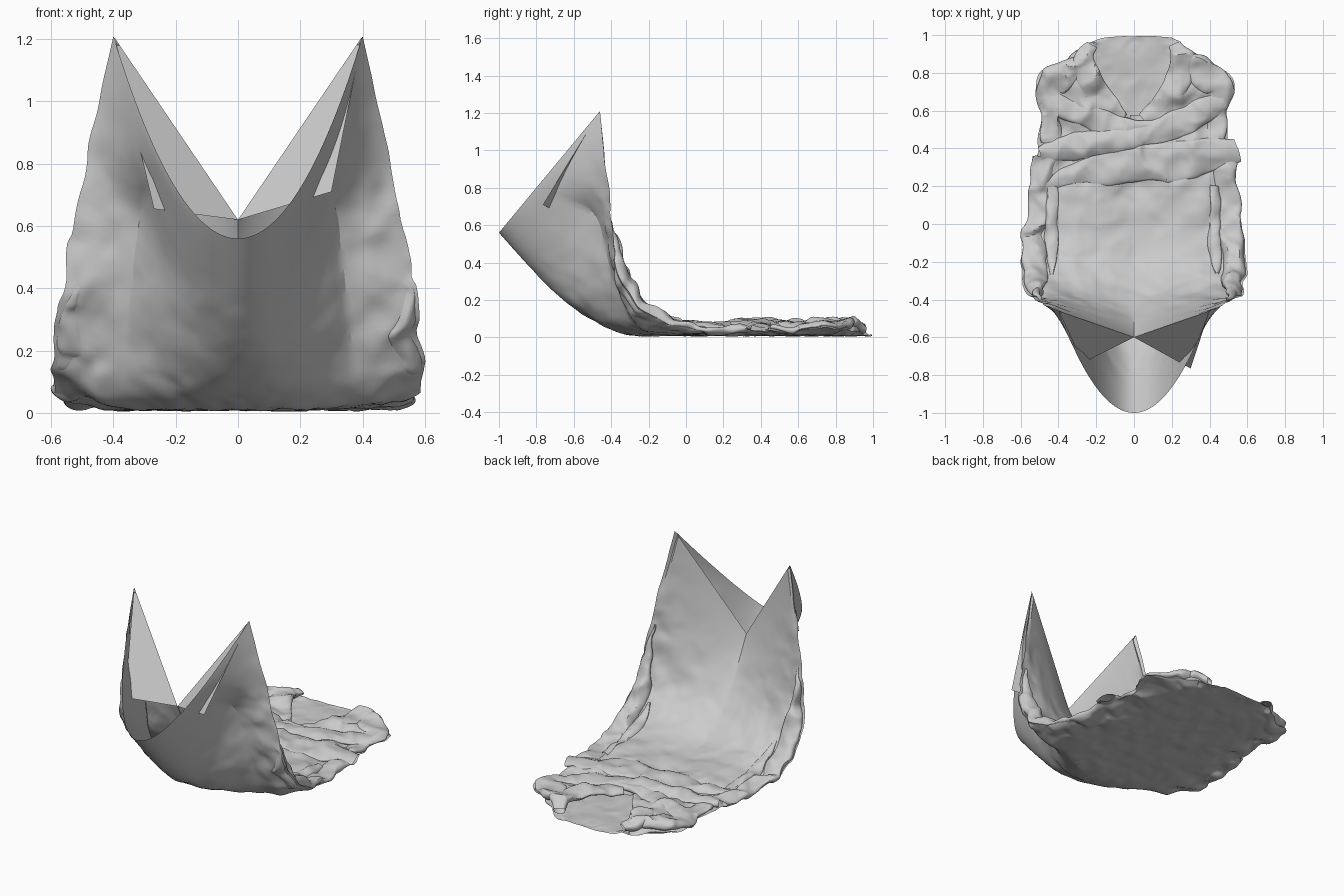
import bpy, bmesh, math
from mathutils import Vector, noise

if "Cube" in bpy.data.objects:
    bpy.data.objects.remove(bpy.data.objects["Cube"])


def spline(keys, t):
    """Catmull-Rom through tuples, t in 0..1"""
    n = len(keys) - 1
    f = min(max(t, 0), 1) * n
    i = min(int(f), n - 1)
    f -= i
    a, b, c, d = (keys[min(max(i + k, 0), n)] for k in (-1, 0, 1, 2))
    return [0.5 * (2 * q + (r - p) * f + (2 * p - 5 * q + 4 * r - s) * f * f
                   + (3 * q - p - 3 * r + s) * f ** 3) for p, q, r, s in zip(a, b, c, d)]


def crumple(p, amp, scale=8):
    """Ridged folded-cloth noise; keeps the cloth above the floor"""
    a = noise.noise_vector(p * scale)
    b = noise.noise_vector(p * scale * 2.1 + Vector((7, 3, 1)))
    ridge = 0.3 - abs(noise.noise(p * scale + Vector((2, 9, 4)))) * 2
    q = p + (a + 0.3 * b) * amp
    q.z += ridge * amp * .6
    q.z = max(q.z, 0.004 + 0.014 * abs(a.x))
    return q


def ramp(x, a, b):
    f = min(1, max(0, (x - a) / (b - a)))
    return f * f * (3 - 2 * f)


def grid_object(name, rows, wrap=False, keep=None, angle=30):
    bm = bmesh.new()
    vs = [[bm.verts.new(p) for p in r] for r in rows]
    n = len(rows[0])
    for i in range(len(rows) - 1):
        for j in range(n if wrap else n - 1):
            k = (j + 1) % n
            q = (vs[i][j], vs[i][k], vs[i + 1][k], vs[i + 1][j])
            c = sum((v.co for v in q), Vector()) / 4
            if keep is None or keep(c):
                bm.faces.new(q)
    bmesh.ops.delete(bm, geom=[v for v in bm.verts if not v.link_faces], context='VERTS')
    bmesh.ops.triangulate(bm, faces=bm.faces[:])
    me = bpy.data.meshes.new(name)
    bm.to_mesh(me)
    bm.free()
    ob = bpy.data.objects.new(name, me)
    bpy.context.collection.objects.link(ob)
    bpy.context.view_layer.objects.active = ob
    ob.select_set(True)
    bpy.ops.object.shade_smooth_by_angle(angle=math.radians(angle))
    ob.select_set(False)
    return ob


# Garment cross-sections from raised hem to neck:
# side x,y,z | under-centre y,z | upper-centre y,z | under power, upper power
SECTIONS = [
    (.400, -.46, 1.21, -1.00, .560, -.60, .620, 2.0, 1.0),
    (.465, -.43, .920, -.83, .370, -.52, .470, 2.0, 1.2),
    (.525, -.40, .630, -.66, .205, -.42, .310, 2.2, 1.6),
    (.570, -.36, .370, -.47, .075, -.31, .185, 2.8, 2.5),
    (.595, -.25, .170, -.28, .015, -.18, .100, 4.0, 3.0),
    (.585, -.08, .070, -.08, .010, -.02, .065, 5.0, 2.0),
    (.550, .14, .040, .14, .010, .16, .060, 4.0, 2.0),
    (.520, .36, .035, .36, .010, .36, .060, 4.0, 2.0),
    (.490, .56, .035, .56, .010, .56, .060, 4.0, 2.0),
    (.520, .77, .040, .76, .010, .76, .070, 4.0, 2.0),
    (.370, .86, .040, .92, .010, .91, .080, 4.0, 2.0),
    (.240, .97, .020, .998, .012, .985, .040, 3.0, 2.0),
]
NU, NV = 130, 80
under, upper = [], []
for i in range(NU + 1):
    t = i / NU
    sx, sy, sz, by, bz, ty, tz, pb, pt = spline(SECTIONS, t)
    wall = .9 * ramp(t, .0, .17) * (1 - ramp(t, .27, .4))
    calm = ramp(t, 0, .25)
    lo, hi = [], []
    for j in range(NV + 1):
        u = 2 * j / NV - 1
        a = abs(u)
        # front belly narrows, side strips flare outward
        bent = .86 * (a / .62) ** 2 if a < .62 else .86 + .14 * (a - .62) / .38
        fy = a ** 2 * (1 - wall) + bent * wall
        fz = a ** pb * (1 - wall) + bent ** (pb / 2) * wall
        p = Vector((sx * u, by + (sy - by) * fy, bz + (sz - bz) * fz))
        lo.append(crumple(p, (.008 + .014 * ramp(a, .6, .8)) * calm))
        p = Vector((sx * u, ty + (sy - ty) * a ** pt, tz + (sz - tz) * a ** pt))
        # fuller flanks
        p.z += math.sin(math.pi * a) * .025 * ramp(t, 0, .4)
        q = crumple(p, (.008 + .02 * max(a ** 3, ramp(t, .45, .65))) * calm)
        hi.append(lo[-1].lerp(q, min(1, (1 - a) * 20)))
    under.append(lo)
    upper.append(hi)

grid_object("back_panel", under)


def outside_neck(c):
    return not (c.y > .57 and abs(c.x) < .09 + .15 * (c.y - .55) / .35)


grid_object("front_panel", upper, keep=outside_neck)

# Turned-in hem flaps hanging from the V edge
for side, s, corner in (("left", -1, (-.27, -.735, .655)), ("right", 1, (.30, -.765, .71))):
    peak, mid, cor = Vector((.4 * s, -.46, 1.21)), Vector((0, -.60, .62)), Vector(corner)
    rows = []
    for i in range(13):
        f = max(i / 12, .01)
        r = [peak.lerp(mid, f).lerp(peak.lerp(cor, f), j / 8) for j in range(9)]
        rows.append(r if s > 0 else r[::-1])
    grid_object("hem_flap_" + side, rows)


def cloth_tube(name, path, amp=.03, n=80, m=32):
    """Flattened crumpled tube; path points are x, y, z, half width, half height"""
    rows = []
    for i in range(n + 1):
        t = i / n
        x, y, z, w, h = spline(path, t)
        a, b = spline(path, t - .02), spline(path, t + .02)
        d = Vector(b[:3]) - Vector(a[:3])
        side = d.cross(Vector((0, 0, 1))).normalized()
        up = side.cross(d).normalized()
        ring = []
        for j in range(m):
            g = 2 * math.pi * j / m
            p = Vector((x, y, z)) + side * w * math.cos(g) + up * h * math.sin(g)
            ring.append(crumple(p, amp))
        rows.append(ring)
    return grid_object(name, rows, wrap=True)


for name, s in (("left", -1), ("right", 1)):
    # Upper sleeves lying along both sides
    cloth_tube("upper_sleeve_" + name, [
        (.50 * s, -.40, .62, .004, .004), (.52 * s, -.345, .38, .035, .025),
        (.525 * s, -.26, .19, .06, .04), (.52 * s, -.08, .08, .065, .03),
        (.50 * s, .12, .055, .06, .025), (.475 * s, .34, .05, .06, .022)])
    # Loose fold between sleeve and body
    cloth_tube("side_fold_" + name, [
        (.44 * s, -.27, .20, .008, .008), (.43 * s, -.16, .125, .03, .015),
        (.43 * s, .0, .075, .035, .015), (.43 * s, .2, .06, .03, .015)], amp=.02, n=50, m=16)
    # Rolled collar beside the neck opening
    cloth_tube("collar_" + name, [
        (.05 * s, .56, .065, .035, .018), (.16 * s, .65, .065, .06, .02),
        (.24 * s, .77, .075, .07, .028), (.26 * s, .88, .08, .055, .032),
        (.22 * s, .955, .05, .03, .02)], amp=.022, n=60)
    # Bunched shoulder fabric
    cloth_tube("shoulder_" + name, [
        (.27 * s, .85, .08, .05, .03), (.37 * s, .79, .07, .08, .03),
        (.45 * s, .72, .055, .07, .025), (.44 * s, .58, .05, .055, .025),
        (.43 * s, .44, .05, .05, .02)], amp=.025, n=60)

# Forearms folded across the chest
cloth_tube("forearm_upper", [
    (-.50, .365, .05, .05, .022), (-.28, .42, .07, .075, .02), (0, .46, .075, .065, .02),
    (.26, .54, .07, .075, .022), (.47, .66, .055, .06, .025)], amp=.02)
cloth_tube("forearm_lower", [
    (-.46, .205, .05, .03, .02), (-.25, .28, .07, .075, .02), (0, .32, .075, .095, .02),
    (.28, .34, .07, .10, .025), (.545, .39, .05, .065, .02)], amp=.02)
cloth_tube("chest_fold", [
    (-.48, .68, .05, .055, .025), (-.28, .58, .065, .06, .022),
    (-.05, .515, .075, .045, .02), (.16, .53, .07, .03, .02)], amp=.02, n=60)
